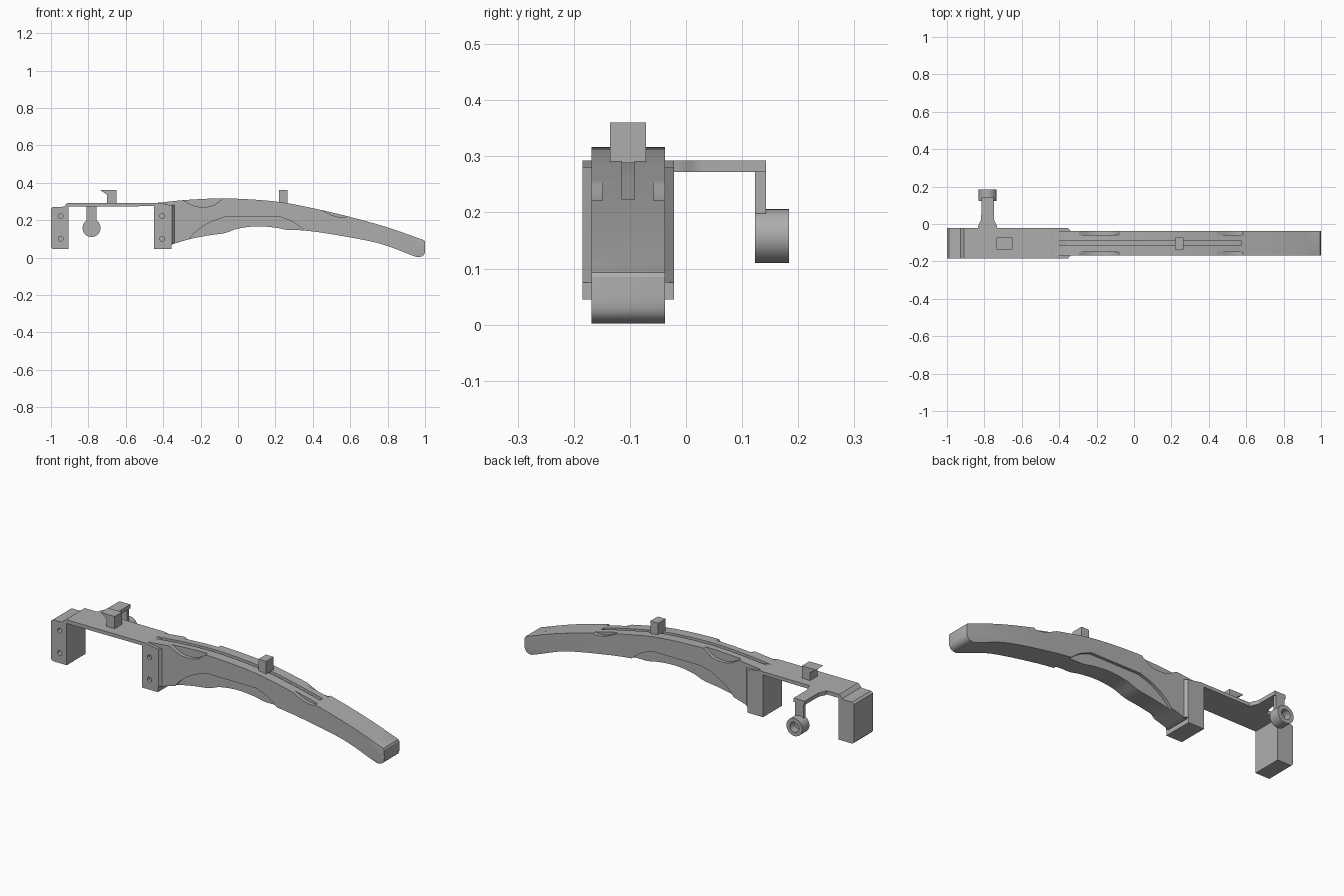
import bpy, bmesh, math
from mathutils import Vector, Matrix

cube = bpy.data.objects.get("Cube")
if cube:
    bpy.data.objects.remove(cube, do_unlink=True)

grey = bpy.data.materials.new("plain grey")
grey.use_nodes = True
GREY = (0.42, 0.42, 0.42, 1)
grey.diffuse_color = GREY
grey.node_tree.nodes["Principled BSDF"].inputs["Base Color"].default_value = GREY

MID = -0.103                      # centre line of the body in y
BODY_W, BLOCK_W = 0.0655, 0.0815  # half widths


def finish(bm, name):
    bmesh.ops.recalc_face_normals(bm, faces=bm.faces)
    mesh = bpy.data.meshes.new(name)
    bm.to_mesh(mesh)
    bm.free()
    mesh.materials.append(grey)
    ob = bpy.data.objects.new(name, mesh)
    bpy.context.collection.objects.link(ob)
    return ob


def extrude(name, points, shift, bevel=0, pick=None):
    """Fill an outline and push it along the shift vector."""
    bm = bmesh.new()
    face = bm.faces.new([bm.verts.new(p) for p in points])
    new = bmesh.ops.extrude_face_region(bm, geom=[face])["geom"]
    bmesh.ops.translate(bm, vec=shift, verts=[v for v in new if isinstance(v, bmesh.types.BMVert)])
    if bevel:
        bm.normal_update()
        bmesh.ops.bevel(bm, geom=[e for e in bm.edges if pick(e)], offset=bevel,
                        segments=4, profile=0.5, affect='EDGES', clamp_overlap=True)
    return finish(bm, name)


def side(name, outline, y0, y1, **kw):
    return extrude(name, [(x, y0, z) for x, z in outline], (0, y1 - y0, 0), **kw)


def plan(name, outline, z0, z1):
    return extrude(name, [(x, y, z0) for x, y in outline], (0, 0, z1 - z0))


def box(name, x0, x1, y0, y1, z0, z1):
    return plan(name, [(x0, y0), (x1, y0), (x1, y1), (x0, y1)], z0, z1)


def rod(name, x, z, radius, y0, y1, sides=32):
    ring = [2 * math.pi * i / sides for i in range(sides)]
    return side(name, [(x + radius * math.cos(a), z + radius * math.sin(a)) for a in ring], y0, y1)


def curve(points, steps=6):
    """Smooth line through the points."""
    p = [Vector(q) for q in points]
    p = [2 * p[0] - p[1]] + p + [2 * p[-1] - p[-2]]
    out = []
    for a, b, c, d in zip(p, p[1:], p[2:], p[3:]):
        for i in range(steps):
            t = i / steps
            out.append(0.5 * (2 * b + (c - a) * t + (2 * a - 5 * b + 4 * c - d) * t * t
                              + (3 * b - a - 3 * c + d) * t ** 3))
    return [tuple(q) for q in out] + [tuple(p[-2])]


def cut(ob, cutter):
    mod = ob.modifiers.new("cut", 'BOOLEAN')
    mod.operation, mod.solver, mod.object = 'DIFFERENCE', 'EXACT', cutter
    bpy.context.view_layer.objects.active = ob
    bpy.ops.object.modifier_apply(modifier=mod.name)
    bpy.data.objects.remove(cutter, do_unlink=True)


# curved body
top = curve([(-.43, .293), (-.25, .31), (-.05, .316), (.2, .3), (.4, .264),
             (.6, .217), (.8, .161), (.995, .093)])
tip = curve([(1, .085), (1, .03), (.985, .008), (.96, .002)], 4)
under = curve([(.93, .012), (.75, .077), (.5, .125), (.35, .145), (.27, .147), (.2, .16),
               (.1, .167), (0, .155), (-.07, .131), (-.16, .118), (-.26, .098), (-.355, .07)], 4)
body = side("curved_body", top + tip + under + [(-.43, .07)], MID - BODY_W, MID + BODY_W, bevel=.014,
            pick=lambda e: min(v.co.x for v in e.verts) > .9
            and abs(e.verts[0].co.y - e.verts[1].co.y) < .01)

# long slot along the top of the body
run = [(x, z) for x, z in top if x < .575]
slot = [(x, z - .02) for x, z in run]
slot += [(.575, .203), (.575, .4), (-.5, .4), (-.5, .273)]
cut(body, side("slot_cutter", slot, MID - .011, MID + .011))

# side recesses: two scoops on top and a broad one below
scoop_a = curve([(-.3, .31), (-.25, .283), (-.215, .272), (-.16, .272), (-.12, .286), (-.075, .32)], 4)
scoop_b = curve([(.44, .257), (.5, .228), (.54, .217), (.575, .216), (.587, .225)], 4)
low = curve([(-.265, .095), (-.22, .143), (-.15, .188), (-.07, .216)], 4)
low += curve([(.23, .216), (.29, .192), (.33, .165), (.36, .14)], 4)
shapes = [(scoop_a + [(-.075, .4), (-.3, .4)], .02),
          (scoop_b + [(.587, .35), (.44, .35)], .02),
          (low + [(.36, 0), (-.265, 0)], .016)]
for outline, depth in shapes:
    for s in (-1, 1):
        cut(body, side("recess_cutter", outline, MID + s * (BODY_W - depth), MID + s * (BODY_W + .05)))

# mounting blocks with two blind holes in the front
y0, y1 = MID - BLOCK_W, MID + BLOCK_W
outer = [(-1, .055), (-.99, .045), (-.905, .045), (-.905, .285), (-.917, .285), (-.925, .275),
         (-.94, .271), (-.988, .271), (-1, .262)]
inner = [(-.45, .045), (-.355, .045), (-.355, .275), (-.36, .28), (-.43, .293), (-.45, .293)]
for name, outline, hole_x in (("outer_block", outer, -.948), ("inner_block", inner, -.405)):
    block = side(name, outline, y0, y1)
    for z in (.1, .222):
        cut(block, rod("hole_cutter", hole_x, z, .013, y0 - .02, y0 + .06, 20))

# tapered shoulders joining the inner block to the body
for s, name in ((-1, "right_shoulder"), (1, "left_shoulder")):
    wide, slim = MID + s * BLOCK_W, MID + s * (BODY_W - .005)
    plan(name, [(-.36, wide), (-.352, wide), (-.342, slim + s * .008), (-.335, slim), (-.36, slim)],
         .075, .28)

# bridge plate
side("bridge_plate", [(-.93, .272), (-.43, .275), (-.43, .293), (-.91, .293), (-.92, .285)], y0, y1)

# pegs
side("hooked_peg", [(-.735, .36), (-.65, .36), (-.65, .285), (-.7, .285), (-.7, .336)],
     MID - .032, MID + .032)
box("sight_peg", .218, .265, MID - .032, MID + .032, .288, .36)

# arm with flared root, drop leg and barrel
flare = curve([(-.045, -.03), (-.04, -.005), (-.03, .02), (-.028, .05)], 4)
cx = -.783
arm = [(cx + x * 1.2, y) for x, y in flare] + [(cx - .033, .143), (cx + .033, .143)]
arm += [(cx - x * 1.2, y) for x, y in reversed(flare)]
plan("side_arm", arm, .272, .293)
box("drop_leg", cx - .026, cx + .026, .123, .143, .16, .28)
barrel = rod("barrel", cx, .158, .048, .123, .184, 40)
cut(barrel, rod("bore_cutter", cx, .158, .027, .145, .25, 32))

# smooth the rounded parts and keep the edges sharp
for ob in bpy.context.scene.objects:
    if ob.type == 'MESH':
        bpy.ops.object.select_all(action='DESELECT')
        ob.select_set(True)
        bpy.context.view_layer.objects.active = ob
        bpy.ops.object.shade_smooth_by_angle(angle=math.radians(30))
